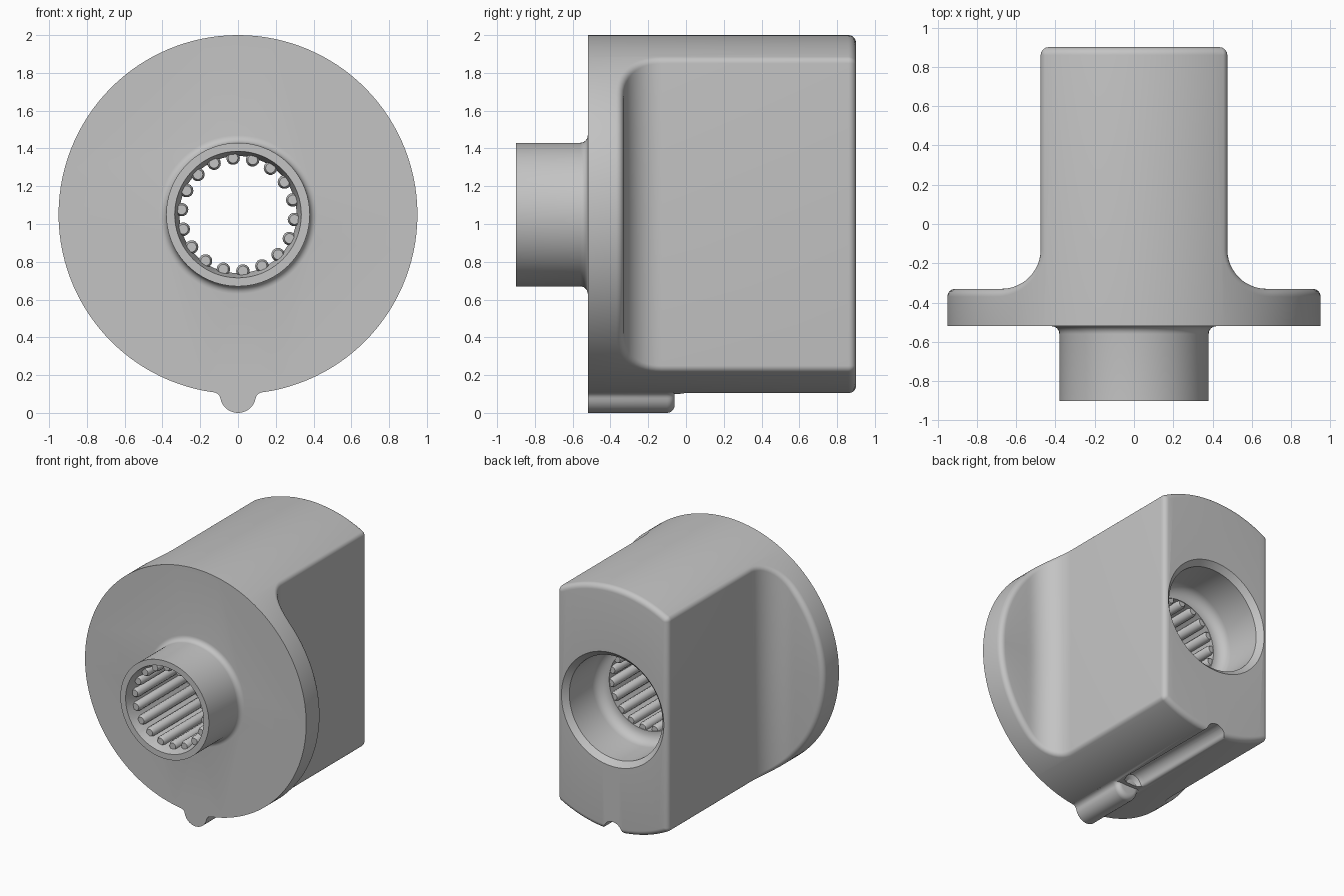
import bpy, bmesh
from math import sin, cos, pi, sqrt, atan2, acos, radians
from mathutils import Vector

cube = bpy.data.objects.get("Cube")
if cube:
    bpy.data.objects.remove(cube, do_unlink=True)

AXIS_Z = 1.05      # height of the main axis
R = 0.95           # disc radius
F = 0.04           # edge rounding
FRONT, FLANGE, BACK = -0.52, -0.33, 0.90
HALF_W, COVE = 0.475, 0.20

grey = bpy.data.materials.new("plain_grey")
grey.use_nodes = True
colour = (0.55, 0.55, 0.55, 1)
grey.diffuse_color = colour
grey.node_tree.nodes["Principled BSDF"].inputs["Base Color"].default_value = colour


def finish(bm, name):
    bmesh.ops.remove_doubles(bm, verts=bm.verts[:], dist=1e-4)
    bmesh.ops.recalc_face_normals(bm, faces=bm.faces[:])
    mesh = bpy.data.meshes.new(name)
    bm.to_mesh(mesh)
    bm.free()
    mesh.materials.append(grey)
    obj = bpy.data.objects.new(name, mesh)
    bpy.context.collection.objects.link(obj)
    return obj


def loft(name, *solids):
    """Each solid is a list of equal rings of points, capped at both ends."""
    bm = bmesh.new()
    for rings in solids:
        rows = [[bm.verts.new(p) for p in ring] for ring in rings]
        n = len(rows[0])
        for a, b in zip(rows, rows[1:]):
            for i in range(n):
                j = (i + 1) % n
                bm.faces.new((a[i], a[j], b[j], b[i]))
        bm.faces.new(rows[0])
        bm.faces.new(rows[-1])
    return finish(bm, name)


def circle(y, r, n=96, cx=0, cz=AXIS_Z):
    return [(cx + r * cos(2 * pi * i / n), y, cz + r * sin(2 * pi * i / n)) for i in range(n)]


def arc(cx, cz, r, a0, a1, n):
    angles = [radians(a0 + (a1 - a0) * i / n) for i in range(n + 1)]
    return [(cx + r * cos(a), cz + r * sin(a)) for a in angles]


def mirrored(half):
    return half + [(-x, z) for x, z in reversed(half) if x > 1e-5]


def section(outline, y, scale, pivot):
    return [(x * scale, y, pivot + (z - pivot) * scale) for x, z in outline]


def make_body():
    """Quarter of the flanged, flat-sided body with rolled edges, then mirrored."""
    # stations: centre of the edge rounding (x, y) and side normal
    stations = []
    rim = R - F
    t_cove, t_side = acos((HALF_W + COVE) / rim), acos((HALF_W - F) / rim)
    for i in range(15):
        stations.append((rim * cos(t_cove * i / 14), FLANGE - F, Vector((0, 1, 0))))
    for i in range(1, 13):
        a = -pi / 2 - pi / 2 * i / 12
        d = Vector((cos(a), sin(a), 0))
        stations.append((HALF_W + COVE + (COVE + F) * d.x,
                         FLANGE + COVE + (COVE + F) * d.y, -d))
    for i in range(6):
        a = pi / 2 * i / 5
        stations.append((HALF_W - F, BACK - F, Vector((cos(a), sin(a), 0))))
    for i in range(1, 11):
        t = t_side + (pi / 2 - t_side) * i / 10
        stations.append((rim * cos(t), BACK - F, Vector((0, 1, 0))))

    bm = bmesh.new()
    cache = {}

    def vert(x, y, z):
        key = (round(x, 4), round(y, 4), round(z, 4))
        if key not in cache:
            cache[key] = bm.verts.new((x, y, z))
        return cache[key]

    def face(verts):
        verts = list(dict.fromkeys(verts))
        if len(verts) > 2:
            bm.faces.new(verts)

    # flat sides, coves and rolled edges
    columns, groups = [], []
    for cx, cy, n in stations:
        cz = sqrt(max(rim * rim - cx * cx, 0))
        centre = Vector((cx, cy, cz))
        out = Vector((cx, 0, cz)).normalized()
        column = [vert(cx + F * n.x, cy + F * n.y, 0)]
        column += [vert(*(centre + F * n.slerp(out, k / 6))) for k in range(7)]
        columns.append(column)
        theta = atan2(cz, cx)
        if groups and abs(groups[-1][0] - theta) < 1e-4:
            groups[-1][1].append(column[-1])
        else:
            groups.append((theta, [column[-1]]))
    for a, b in zip(columns, columns[1:]):
        for k in range(7):
            face((a[k], b[k], b[k + 1], a[k + 1]))

    # round outer wall and front face
    base = [vert(R * cos(t), FRONT, R * sin(t)) for t, _ in groups]
    for i in range(len(groups) - 1):
        face([base[i]] + groups[i][1] + [groups[i + 1][1][0], base[i + 1]])
    face([vert(0, FRONT, 0)] + base)

    for axis in (0, 2):
        copy = bmesh.ops.duplicate(bm, geom=bm.verts[:] + bm.edges[:] + bm.faces[:])
        for g in copy["geom"]:
            if isinstance(g, bmesh.types.BMVert):
                g.co[axis] *= -1
        bmesh.ops.remove_doubles(bm, verts=bm.verts[:], dist=1e-4)
    for v in bm.verts:
        v.co.z += AXIS_Z
    return finish(bm, "hub_body")


def combine(target, other, operation):
    mod = target.modifiers.new(operation.lower(), "BOOLEAN")
    mod.operation, mod.solver, mod.object = operation, "EXACT", other
    other.hide_render = True
    bpy.context.view_layer.objects.active = target
    bpy.ops.object.modifier_apply(modifier=mod.name)
    bpy.data.objects.remove(other, do_unlink=True)


steps = [pi / 2 * i / 6 for i in range(7)]
body = make_body()

# front collar with a small cove at its root
boss = [circle(-0.9, 0.38)]
boss += [circle(-0.56 + 0.04 * sin(t), 0.42 - 0.04 * cos(t)) for t in steps]
boss.append(circle(-0.46, 0.42))
combine(body, loft("collar", boss), "UNION")

# locating rib under the flange
rib_line = mirrored([(0.127, 0.2)] + arc(0.1325, 0.069, 0.04, 97.7, 168.9, 6)
                    + arc(0, 0.095, 0.095, -11.1, -90, 9)[1:])
rib = [section(rib_line, FRONT, 1, 0.12)]
rib += [section(rib_line, -0.10 + 0.04 * sin(t), 1 - 0.35 * (1 - cos(t)), 0.12) for t in steps]
combine(body, loft("rib", rib), "UNION")

# through bore with tapered mouth, rounded counterbore and chamfer
bore = [circle(-1, 0.335), circle(-0.9, 0.335), circle(-0.8, 0.31), circle(0.5, 0.31)]
bore += [circle(0.58 - 0.08 * cos(t), 0.32 + 0.08 * sin(t)) for t in steps]
bore += [circle(0.86, 0.40), circle(0.95, 0.49)]
combine(body, loft("bore_cutter", bore), "DIFFERENCE")

# keyway along the underside
key_line = mirrored([(0.107, 0.02)] + arc(0.104, 0.1359, 0.03, -83.5, -161, 6)
                    + arc(0, 0.10, 0.08, 19, 90, 8)[1:])
key = [section(key_line, y, s, 0.07) for y, s in ((-0.03, 0.6), (-0.01, 0.9), (0.02, 1), (0.95, 1))]
combine(body, loft("keyway_cutter", key), "DIFFERENCE")

# round splines inside the bore
rods = []
for i in range(18):
    a = radians(15 + 20 * i)
    x, z = 0.30 * cos(a), AXIS_Z + 0.30 * sin(a)
    rods.append([circle(y, r, 14, x, z) for y, r in
                 ((-0.84, 0.026), (-0.82, 0.036), (0.475, 0.036), (0.495, 0.026))])
combine(body, loft("splines", *rods), "UNION")

bpy.ops.object.select_all(action="DESELECT")
body.select_set(True)
bpy.context.view_layer.objects.active = body
bpy.ops.object.shade_smooth_by_angle(angle=radians(30))
